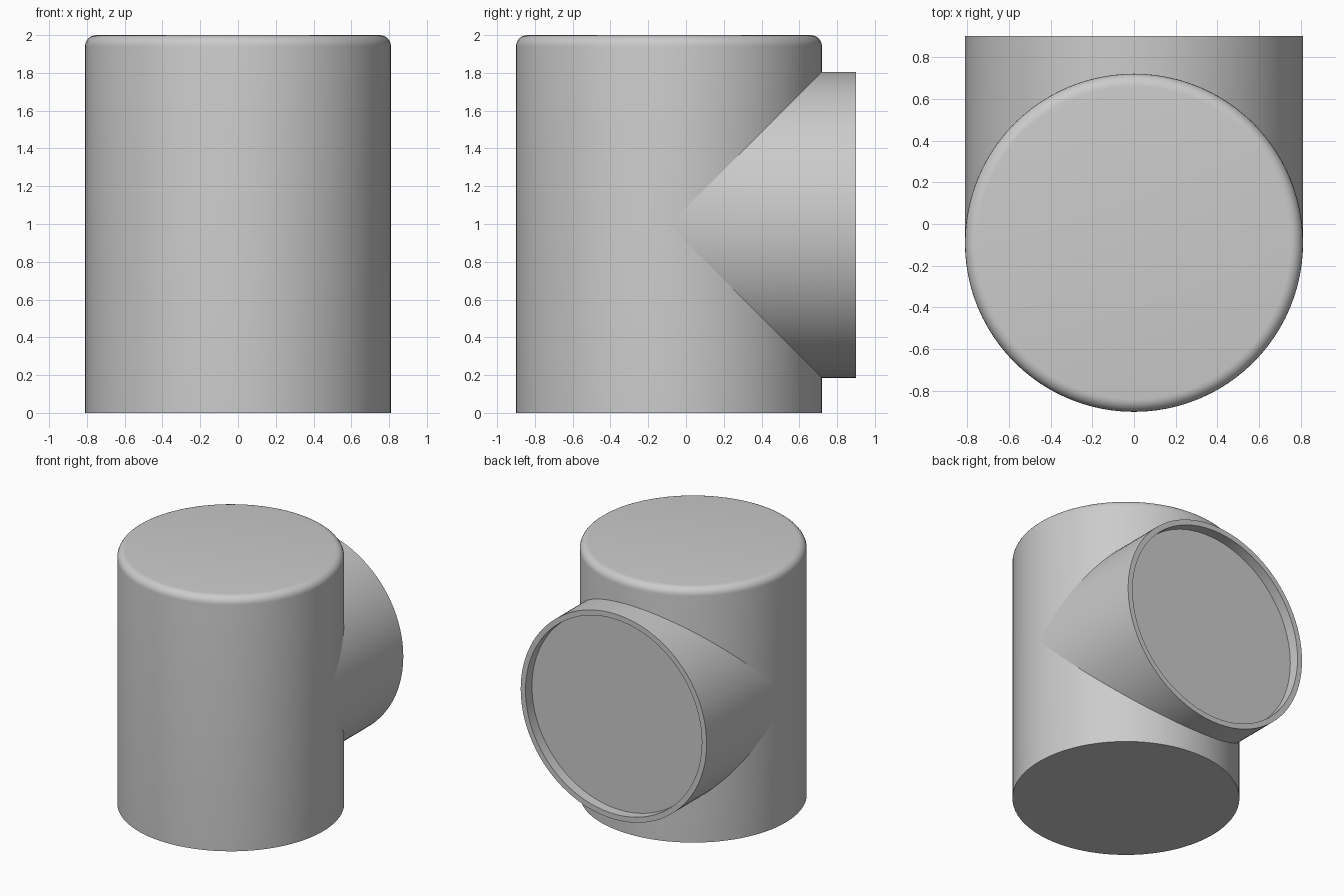
import bpy
import math
from mathutils import Vector

cube = bpy.data.objects.get("Cube")
if cube:
    bpy.data.objects.remove(cube, do_unlink=True)

SEGMENTS = 96
RADIUS = 0.81
BODY_Y = -0.09       # axis of the upright body
BRANCH_Z = 0.995     # axis of the side branch
ROUND = 0.06         # rounded top edge

grey = bpy.data.materials.new("plain grey")
grey.use_nodes = True
colour = (0.6, 0.6, 0.6, 1)
grey.diffuse_color = colour
grey.node_tree.nodes["Principled BSDF"].inputs["Base Color"].default_value = colour


def ring(point):
    """One loop of points, each placed by a function of its angle."""
    return [Vector(point(2 * math.pi * i / SEGMENTS)) for i in range(SEGMENTS)]


def loft(name, rings, cap_start, cap_end):
    """Skin a row of rings with quads and cap the chosen ends."""
    verts = [p for loop in rings for p in loop]
    n = SEGMENTS
    faces = [(r * n + i, r * n + (i + 1) % n, (r + 1) * n + (i + 1) % n, (r + 1) * n + i)
             for r in range(len(rings) - 1) for i in range(n)]
    if cap_start:
        faces.append(tuple(reversed(range(n))))
    if cap_end:
        faces.append(tuple(range(len(verts) - n, len(verts))))
    mesh = bpy.data.meshes.new(name)
    mesh.from_pydata(verts, [], faces)
    mesh.materials.append(grey)
    obj = bpy.data.objects.new(name, mesh)
    bpy.context.collection.objects.link(obj)
    bpy.ops.object.select_all(action="DESELECT")
    obj.select_set(True)
    bpy.context.view_layer.objects.active = obj
    bpy.ops.object.shade_smooth_by_angle(angle=math.radians(30))
    return obj


# Upright body: flat base, straight wall, rounded top edge
profile = [(RADIUS, 0)]
for step in range(7):
    a = math.pi / 2 * step / 6
    profile.append((RADIUS - ROUND + ROUND * math.cos(a), 2 - ROUND + ROUND * math.sin(a)))
loft("upright_body",
     [ring(lambda a: (r * math.cos(a), BODY_Y + r * math.sin(a), z)) for r, z in profile],
     True, True)


# Side branch: mitred onto the body, with a thin lip and a recessed end plate
def branch_ring(r, y):
    return ring(lambda a: (r * math.cos(a), y, BRANCH_Z - r * math.sin(a)))


mitre = ring(lambda a: (RADIUS * math.cos(a), BODY_Y + RADIUS * abs(math.sin(a)),
                        BRANCH_Z - RADIUS * math.sin(a)))
loft("side_branch",
     [mitre, branch_ring(RADIUS, 0.9), branch_ring(0.768, 0.9), branch_ring(0.768, 0.82)],
     False, True)
